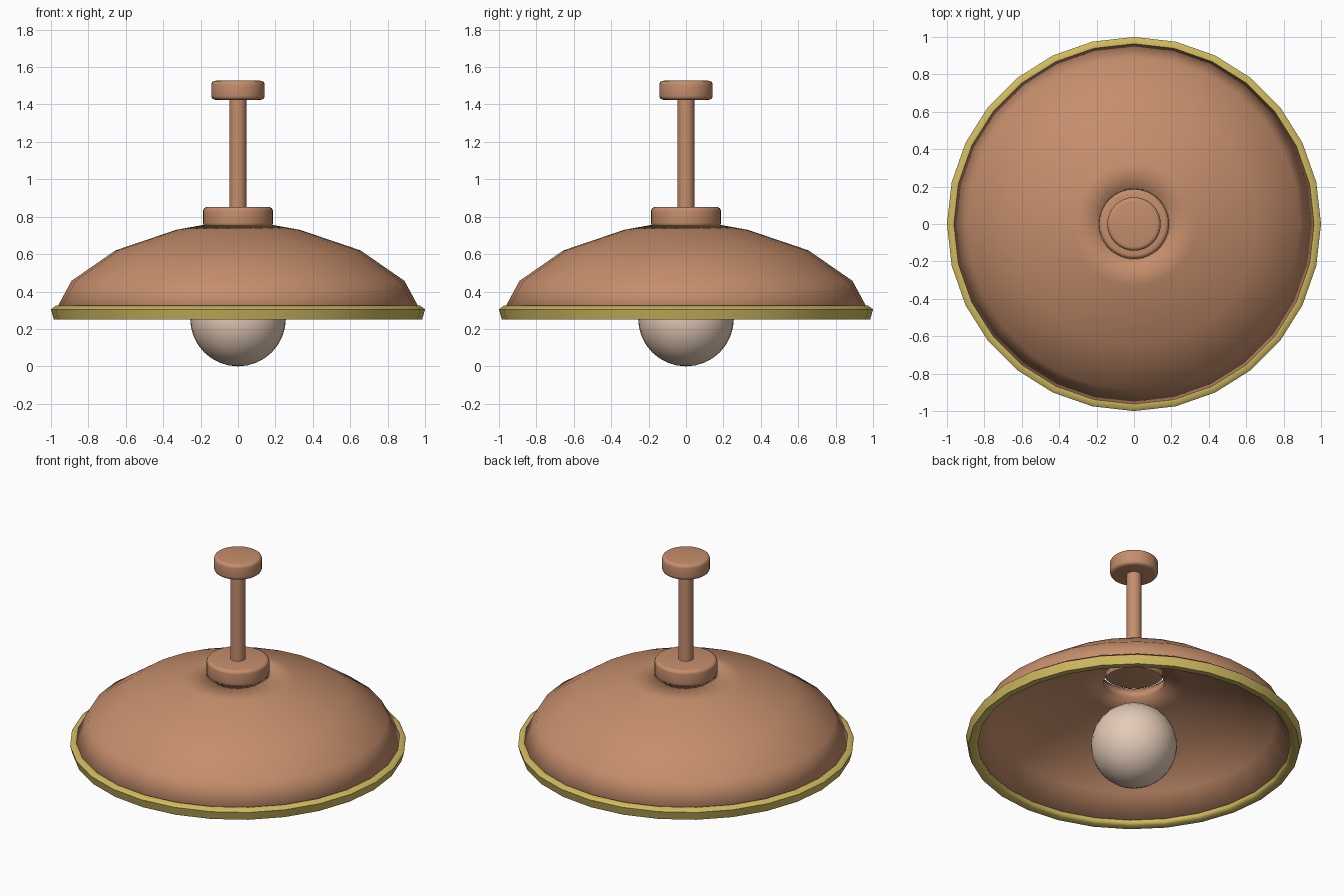
import bpy
import bmesh
from math import cos, sin, pi, radians

cube = bpy.data.objects.get("Cube")
if cube:
    bpy.data.objects.remove(cube, do_unlink=True)


def material(name, colour):
    mat = bpy.data.materials.new(name)
    mat.use_nodes = True
    mat.diffuse_color = (*colour, 1)
    mat.node_tree.nodes["Principled BSDF"].inputs["Base Color"].default_value = (*colour, 1)
    return mat


copper = material("copper", (0.56, 0.27, 0.15))
brass = material("brass", (0.63, 0.49, 0.12))
glass = material("warm_white_glass", (0.78, 0.60, 0.48))


def lathe(name, profile, mat, sides=28, closed=False, crease=None):
    """Spin (radius, height) points about z; points on the axis become poles."""
    bm = bmesh.new()
    rings = []
    for r, z in profile:
        if r == 0:
            rings.append([bm.verts.new((0, 0, z))] * sides)
        else:
            rings.append([bm.verts.new((r * cos(2 * pi * i / sides),
                                        r * sin(2 * pi * i / sides), z))
                          for i in range(sides)])
    pairs = list(zip(rings, rings[1:]))
    if closed:
        pairs.append((rings[-1], rings[0]))
    for a, b in pairs:
        for i in range(sides):
            j = (i + 1) % sides
            bm.faces.new(dict.fromkeys((a[i], a[j], b[j], b[i])))
    bmesh.ops.recalc_face_normals(bm, faces=bm.faces)
    mesh = bpy.data.meshes.new(name)
    bm.to_mesh(mesh)
    bm.free()
    mesh.materials.append(mat)
    obj = bpy.data.objects.new(name, mesh)
    bpy.context.collection.objects.link(obj)
    bpy.ops.object.select_all(action="DESELECT")
    obj.select_set(True)
    bpy.context.view_layer.objects.active = obj
    if crease is None:
        bpy.ops.object.shade_smooth()
    else:
        bpy.ops.object.shade_smooth_by_angle(angle=radians(crease))
    return obj


def rounded_disc(name, radius, bottom, top, bevel=0.022, steps=4):
    """Disc with softly rounded upper and lower edges."""
    arc = [(bevel * cos(pi / 2 * k / steps), bevel * sin(pi / 2 * k / steps))
           for k in range(steps + 1)]
    core = radius - bevel
    lower = [(core + c, bottom + bevel - s) for c, s in reversed(arc)]
    upper = [(core + c, top - bevel + s) for c, s in arc]
    return lathe(name, [(0, bottom)] + lower + upper + [(0, top)],
                 copper, sides=32, crease=40)


# Thick domed shade with an open crown
outer = [(0.975, 0.30), (0.89, 0.457), (0.655, 0.62), (0.33, 0.73), (0.19, 0.755)]
inner = [(0.18, 0.69), (0.31, 0.67), (0.62, 0.565), (0.845, 0.42), (0.935, 0.28)]
lathe("shade", outer + inner, copper, closed=True)

# Rolled trim round the lower edge
lathe("shade_rim", [(0.985, 0.25), (1.0, 0.305), (0.972, 0.326),
                    (0.94, 0.31), (0.93, 0.265), (0.945, 0.25)],
      brass, closed=True, crease=65)

# Fittings and hanging rod
rounded_disc("collar", 0.187, 0.745, 0.852)
rounded_disc("ceiling_cap", 0.143, 1.425, 1.527)
lathe("rod", [(0, 0.83), (0.045, 0.83), (0.045, 1.44), (0, 1.44)],
      copper, sides=24, crease=40)

# Round bulb
radius, rows = 0.256, 16
lathe("bulb", [(0, 0)] + [(radius * sin(pi * k / rows), radius - radius * cos(pi * k / rows))
                          for k in range(1, rows)] + [(0, 2 * radius)],
      glass, sides=32)
